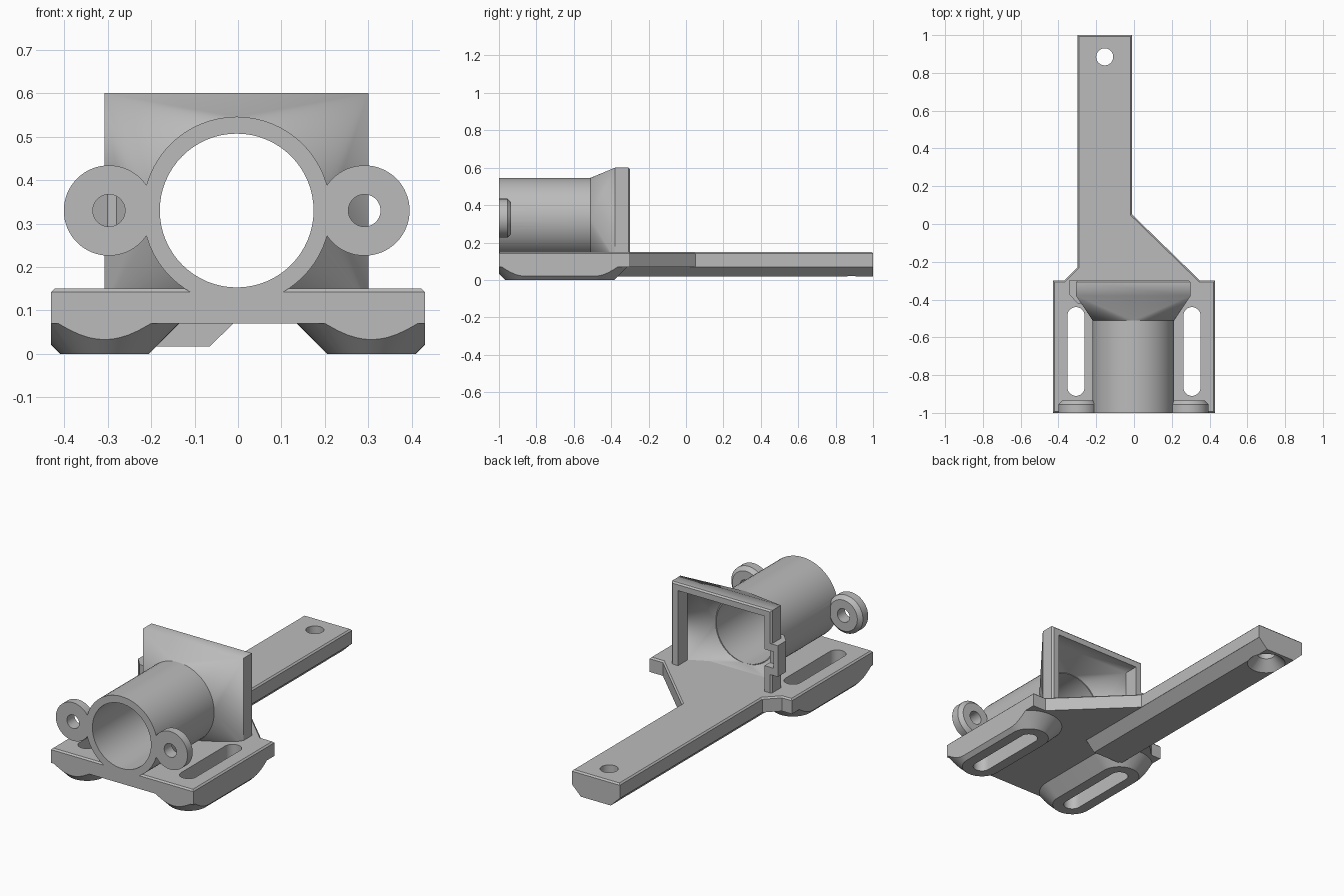
import bpy, bmesh, math

if "Cube" in bpy.data.objects:
    bpy.data.objects.remove(bpy.data.objects["Cube"])

grey = bpy.data.materials.new("plain_grey")
grey.use_nodes = True
grey.diffuse_color = (0.5, 0.5, 0.5, 1)
grey.node_tree.nodes["Principled BSDF"].inputs["Base Color"].default_value = (0.5, 0.5, 0.5, 1)


def finish(name, bm):
    bmesh.ops.recalc_face_normals(bm, faces=bm.faces)
    mesh = bpy.data.meshes.new(name)
    bm.to_mesh(mesh)
    bm.free()
    mesh.materials.append(grey)
    obj = bpy.data.objects.new(name, mesh)
    bpy.context.collection.objects.link(obj)
    return obj


def hull(name, points):
    """Convex solid around a set of points, with flat areas merged."""
    bm = bmesh.new()
    for p in points:
        bm.verts.new(p)
    out = bmesh.ops.convex_hull(bm, input=bm.verts)
    loose = {v for v in out["geom_interior"] if isinstance(v, bmesh.types.BMVert)}
    bmesh.ops.delete(bm, geom=list(loose), context="VERTS")
    bmesh.ops.dissolve_limit(bm, angle_limit=math.radians(0.5), verts=bm.verts, edges=bm.edges)
    return finish(name, bm)


def ring_z(x, y, z, r, n=48):
    return [(x + r * math.cos(i * math.tau / n), y + r * math.sin(i * math.tau / n), z) for i in range(n)]


def ring_y(x, y, z, r, n=64):
    return [(x + r * math.cos(i * math.tau / n), y, z + r * math.sin(i * math.tau / n)) for i in range(n)]


def rect_y(y, x0, x1, z0, z1):
    return [(x, y, z) for x in (x0, x1) for z in (z0, z1)]


def box(name, x0, x1, y0, y1, z0, z1):
    return hull(name, rect_y(y0, x0, x1, z0, z1) + rect_y(y1, x0, x1, z0, z1))


def combine(obj, other, operation):
    mod = obj.modifiers.new("combine", "BOOLEAN")
    mod.operation, mod.solver, mod.object = operation, "EXACT", other
    bpy.ops.object.select_all(action="DESELECT")
    bpy.context.view_layer.objects.active = obj
    obj.select_set(True)
    bpy.ops.object.modifier_apply(modifier=mod.name)
    bpy.data.objects.remove(other)


# Base plate and arm outline, with a fine chamfer round the top
outline = [(-0.43, -1), (0.43, -1), (0.43, -0.3), (0.35, -0.3), (-0.01, 0.05),
           (-0.01, 1), (-0.3, 1), (-0.3, -0.23), (-0.37, -0.3), (-0.43, -0.3)]
bm = bmesh.new()
face = bm.faces.new([bm.verts.new((x, y, 0.07)) for x, y in outline])
out = bmesh.ops.extrude_face_region(bm, geom=[face])
top = [v for v in out["geom"] if isinstance(v, bmesh.types.BMVert)]
bmesh.ops.translate(bm, verts=top, vec=(0, 0, 0.08))
edges = [e for e in bm.edges if all(v.co.z > 0.14 for v in e.verts)]
bmesh.ops.bevel(bm, geom=edges, offset=0.008, segments=1, affect="EDGES")
base = finish("base_plate_and_arm", bm)

# Stiffening rib under the arm
rib = []
for y in (-0.4, 1):
    rib += [(-0.299, y, 0.1), (-0.299, y, 0.07), (-0.245, y, 0.017),
            (-0.065, y, 0.017), (-0.011, y, 0.07), (-0.011, y, 0.1)]
combine(base, hull("rib", rib), "UNION")

# Flared feet, trimmed to the plate, with long slots through them
SLOT_Y = (-0.865, -0.485)
for side in (-1, 1):
    x = side * 0.307
    foot = hull("foot", [p for y in SLOT_Y for z, r in ((0, 0.102), (0.08, 0.182))
                         for p in ring_z(x, y, z, r)])
    combine(foot, box("trim", -0.43, 0.43, -1, 0, -0.1, 0.2), "INTERSECT")
    combine(base, foot, "UNION")
for side in (-1, 1):
    slot = hull("slot", [p for y in SLOT_Y for z in (-0.1, 0.3)
                         for p in ring_z(side * 0.307, y, z, 0.045)])
    combine(base, slot, "DIFFERENCE")

# Arm hole, countersunk from below
HX, HY = -0.155, 0.885
combine(base, hull("hole", ring_z(HX, HY, -0.1, 0.045) + ring_z(HX, HY, 0.3, 0.045)), "DIFFERENCE")
combine(base, hull("sink", ring_z(HX, HY, 0, 0.115) + ring_z(HX, HY, 0.07, 0.045)), "DIFFERENCE")

# Barrel
CX, CZ = -0.003, 0.33
R_OUT, R_IN = 0.216, 0.177


def barrel_solid(name, r, y0, y1):
    return hull(name, ring_y(CX, y0, CZ, r) + ring_y(CX, y1, CZ, r))


barrel = barrel_solid("barrel", R_OUT, -1, -0.51)
combine(barrel, box("trim", -1, 1, -2, 0, 0.142, 1), "INTERSECT")

# Ears on both sides of the barrel mouth
for side in (-1, 1):
    x = CX + side * 0.294
    ear = hull("ear", ring_y(x, -1, CZ, 0.104) + ring_y(x, -0.955, CZ, 0.104)
               + ring_y(x, -0.935, CZ, 0.084))
    combine(ear, hull("hole", ring_y(x, -1.1, CZ, 0.037) + ring_y(x, -0.9, CZ, 0.037)), "DIFFERENCE")
    combine(barrel, ear, "UNION")
combine(barrel, barrel_solid("bore", R_IN, -1.1, -0.4), "DIFFERENCE")
barrel.name = "barrel_with_ears"

# Hood: round to square, open at the back
hood = hull("square_hood", ring_y(CX, -0.51, CZ, R_OUT)
            + rect_y(-0.38, -0.307, 0.3, 0.11, 0.6) + rect_y(-0.308, -0.307, 0.3, 0.11, 0.6)
            + rect_y(-0.3, -0.299, 0.292, 0.11, 0.592))

# Cable clip on the hood's side
clip = hull("clip", rect_y(-0.42, -0.3, -0.27, 0.25, 0.42)
            + rect_y(-0.37, -0.345, -0.27, 0.25, 0.42) + rect_y(-0.3, -0.345, -0.27, 0.25, 0.42))
combine(hood, clip, "UNION")
cavity = hull("cavity", ring_y(CX, -0.515, CZ, R_IN)
              + rect_y(-0.38, -0.265, 0.258, 0.148, 0.56) + rect_y(-0.2, -0.265, 0.258, 0.148, 0.56))
combine(hood, cavity, "DIFFERENCE")
combine(hood, box("notch", -0.32, -0.2, -0.345, -0.2, 0.29, 0.38), "DIFFERENCE")
combine(hood, box("trim", -1, 1, -1, 0, 0.142, 1), "INTERSECT")

# Smooth round surfaces, keep corners crisp
for obj in (base, barrel, hood):
    bpy.ops.object.select_all(action="DESELECT")
    bpy.context.view_layer.objects.active = obj
    obj.select_set(True)
    bpy.ops.object.shade_smooth_by_angle(angle=math.radians(25))
